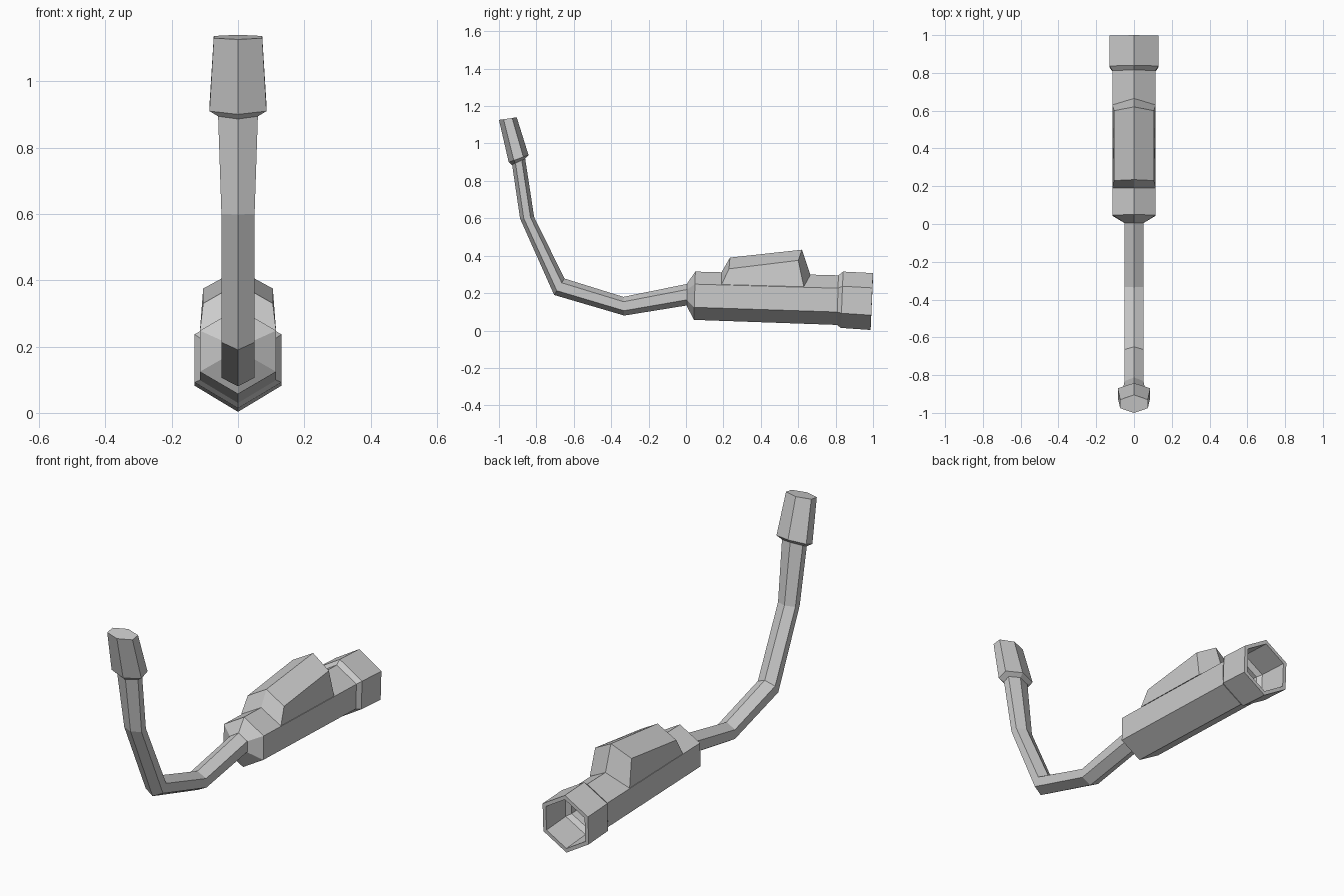
import bpy, bmesh

if "Cube" in bpy.data.objects:
    bpy.data.objects.remove(bpy.data.objects["Cube"])


def finish(name, bm):
    bmesh.ops.recalc_face_normals(bm, faces=bm.faces)
    me = bpy.data.meshes.new(name)
    bm.to_mesh(me)
    bm.free()
    ob = bpy.data.objects.new(name, me)
    bpy.context.collection.objects.link(ob)
    return ob


def hex_loft(name, sections, cap_start=True, cap_end=True):
    """Loft pointed hexagons: (upper y, upper z, lower y, lower z, half width)."""
    bm = bmesh.new()
    rings = []
    for ya, za, yb, zb, w in sections:
        ring = []
        for x, t in ((0, 0), (w, .26), (w, .74), (0, 1), (-w, .74), (-w, .26)):
            ring.append(bm.verts.new((x, ya + (yb - ya) * t, za + (zb - za) * t)))
        rings.append(ring)
    for a, b in zip(rings, rings[1:]):
        for i in range(6):
            j = (i + 1) % 6
            bm.faces.new((a[i], a[j], b[j], b[i]))
    if cap_start:
        bm.faces.new(rings[0])
    if cap_end:
        bm.faces.new(rings[-1])
    return finish(name, bm)


# Bent neck
hex_loft("bent_neck", [
    (0.01, .25, 0.01, .135, .05),
    (-.335, .18, -.33, .08, .05),
    (-.65, .278, -.705, .19, .05),
    (-.812, .607, -.887, .598, .05),
    (-.86, .92, -.93, .888, .06),
])

# Flared tip on the neck
hex_loft("neck_tip", [
    (-.86, .918, -.932, .886, .06),
    (-.842, .938, -.948, .90, .086),
    (-.905, 1.14, -1.0, 1.126, .073),
])

# Body with its raised collar, hollowed from the back
hex_loft("body", [
    (.005, .25, .005, .13, .05),
    (.05, .315, .042, .057, .115),
    (.815, .295, .807, .03, .115),
    (.84, .315, .828, .014, .131),
    (1.0, .307, .987, .003, .131),
    (1.0, .285, .988, .025, .112),
    (.84, .292, .83, .037, .112),
    (.82, .268, .81, .062, .092),
    (.70, .27, .69, .067, .092),
])

# Raised hump on top of the body: (corner x, y, z, ridge y, z)
bm = bmesh.new()
rows = []
for x, yc, zc, yt, zt in ((.115, .19, .246, .19, .311),
                          (.105, .23, .33, .235, .39),
                          (.105, .60, .375, .62, .432),
                          (.115, .63, .234, .665, .298)):
    rows.append([bm.verts.new(p) for p in ((-x, yc, zc), (0, yt, zt), (x, yc, zc))])
for a, b in zip(rows, rows[1:]):
    for i in (0, 1):
        bm.faces.new((a[i], a[i + 1], b[i + 1], b[i]))
for i in (0, 2):
    bm.faces.new([r[i] for r in rows])
for i in (0, 1):
    bm.faces.new((rows[0][i], rows[0][i + 1], rows[3][i + 1], rows[3][i]))
finish("hump", bm)
